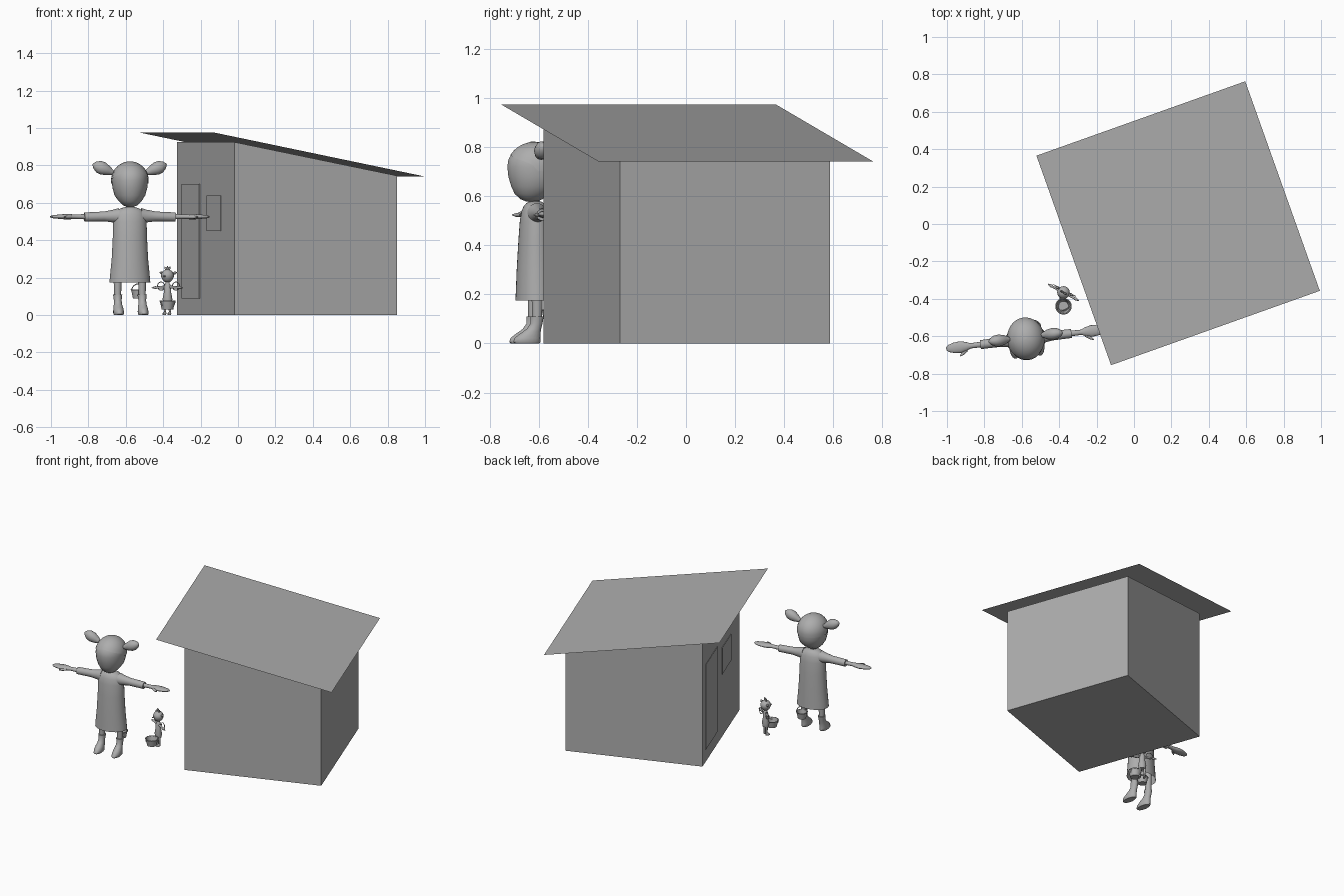
import bpy, bmesh, math
from mathutils import Matrix, Vector

if "Cube" in bpy.data.objects:
    bpy.data.objects.remove(bpy.data.objects["Cube"])

mat = bpy.data.materials.new("plain grey")
mat.diffuse_color = (0.42, 0.42, 0.42, 1)
mat.use_nodes = True
mat.node_tree.nodes["Principled BSDF"].inputs["Base Color"].default_value = mat.diffuse_color


def finish(name, bm, m=Matrix(), smooth=True):
    bmesh.ops.recalc_face_normals(bm, faces=bm.faces)
    bm.transform(m)
    me = bpy.data.meshes.new(name)
    bm.to_mesh(me)
    bm.free()
    me.materials.append(mat)
    ob = bpy.data.objects.new(name, me)
    bpy.context.collection.objects.link(ob)
    if smooth:
        bpy.context.view_layer.objects.active = ob
        bpy.ops.object.select_all(action='DESELECT')
        ob.select_set(True)
        bpy.ops.object.shade_smooth_by_angle(angle=math.radians(45))
    return ob


def loft(name, rings, m=Matrix(), n=20, cap_lo=True, cap_hi=True):
    """Elliptical rings (z, rx, ry, cx, cy) stacked along z."""
    bm = bmesh.new()
    loops = []
    for r in rings:
        z, rx, ry, cx, cy = (tuple(r) + (0, 0))[:5]
        loops.append([bm.verts.new((cx + rx * math.cos(2 * math.pi * i / n),
                                    cy + ry * math.sin(2 * math.pi * i / n), z)) for i in range(n)])
    for a, b in zip(loops, loops[1:]):
        for i in range(n):
            bm.faces.new((a[i], a[(i + 1) % n], b[(i + 1) % n], b[i]))
    if cap_lo:
        bm.faces.new(loops[0][::-1])
    if cap_hi:
        bm.faces.new(loops[-1])
    return finish(name, bm, m)


def hoop(name, R, r, m, arc=2 * math.pi, n=24, k=6):
    """Ring, or part of a ring, in the local xz plane."""
    bm = bmesh.new()
    full = arc > 6.2
    loops = []
    for i in range(n if full else n + 1):
        a = arc * i / n
        loops.append([bm.verts.new(((R + r * math.cos(t)) * math.cos(a), r * math.sin(t),
                                    (R + r * math.cos(t)) * math.sin(a)))
                      for t in (2 * math.pi * j / k for j in range(k))])
    pairs = list(zip(loops, loops[1:])) + ([(loops[-1], loops[0])] if full else [])
    for a, b in pairs:
        for j in range(k):
            bm.faces.new((a[j], a[(j + 1) % k], b[(j + 1) % k], b[j]))
    return finish(name, bm, m)


def along(p, d):
    """Matrix that puts local z along d, with local y kept near world y."""
    d = Vector(d).normalized()
    x = Vector((0, 1, 0)).cross(d).normalized()
    y = d.cross(x)
    m = Matrix((x, y, d)).transposed().to_4x4()
    return Matrix.Translation(p) @ m


def place(x, y, z, deg):
    return Matrix.Translation((x, y, z)) @ Matrix.Rotation(math.radians(deg), 4, 'Z')


def bucket(name, x, y, z, r, h, tilt):
    m = place(x, y, z, 20)
    t = 0.004
    loft(name, [(0, r * .75, r * .75), (h, r, r), (h, r - t, r - t),
                (t, r * .75 - t, r * .75 - t)], m)
    hoop(name + "_rim", r, .003, m @ Matrix.Translation((0, 0, h)) @ Matrix.Rotation(math.pi / 2, 4, 'X'))
    hoop(name + "_handle", r, .003, m @ Matrix.Translation((0, 0, h)) @
         Matrix.Rotation(math.radians(tilt), 4, 'X'), math.pi)


# ---- hut: box with a sloping top, local x along the slope
W, D = 0.924, 0.91
hut = place(-0.02, -0.58, 0, 19.6)
bm = bmesh.new()
for v in bmesh.ops.create_cube(bm, size=1)['verts']:
    x, y = (v.co.x + .5) * W, (v.co.y + .5) * D
    v.co = (x, y, 0 if v.co.z < 0 else (0.925 if x < .1 else 0.745))
finish("hut_walls", bm, hut, False)

# thin sloping roof sheet
bm = bmesh.new()
bm.faces.new([bm.verts.new(c) for c in ((-.5925, -.5945, .975), (.5925, -.5945, .742),
                                       (.5925, .5945, .742), (-.5925, .5945, .975))])
finish("roof", bm, place(0.236, 0.004, 0, 19.6), False)

# door and window plates on the tall wall
for name, y0, y1, z0, z1 in (("door", .55, .835, .09, .70), ("window", .21, .435, .45, .64)):
    bm = bmesh.new()
    for v in bmesh.ops.create_cube(bm, size=1)['verts']:
        v.co = (v.co.x * .004 - .001, y0 if v.co.y < 0 else y1, z0 if v.co.z < 0 else z1)
    finish(name, bm, hut, False)

# ---- girl with arms held out
G = place(-0.578, -0.615, 0, 7)
loft("dress", [(.175, .11, .08), (.22, .106, .078), (.3, .098, .075), (.42, .092, .068), (.5, .09, .062),
               (.54, .085, .055), (.56, .07, .046), (.572, .045, .036), (.578, .025, .025)],
     G, 28, cap_lo=False)
loft("neck", [(.55, .022, .022, 0, -.005), (.61, .022, .022, 0, -.005)], G)
loft("head", [(.578, .018, .02, 0, -.015), (.588, .04, .045, 0, -.015), (.61, .062, .074, 0, -.01),
              (.64, .082, .098), (.68, .093, .11), (.72, .097, .114), (.75, .095, .11), (.78, .082, .092),
              (.80, .062, .068), (.812, .036, .04), (.816, .008, .008)], G, 28)
# hair cap with a parted fringe: ring base dips at the back and sides
bm = bmesh.new()
n, rows = 32, 8
grid = []
for j in range(rows + 1):
    ring = []
    for i in range(n):
        a = 2 * math.pi * i / n
        front = max(0, -math.sin(a))
        low = -.15 + .55 * front ** .5 + .12 * front ** 8
        e = low + (1.54 - low) * j / rows
        ring.append(bm.verts.new((.101 * math.cos(e) * math.cos(a), .116 * math.cos(e) * math.sin(a),
                                  .718 + .104 * math.sin(e))))
    grid.append(ring)
for a, b in zip(grid, grid[1:]):
    for i in range(n):
        bm.faces.new((a[i], a[(i + 1) % n], b[(i + 1) % n], b[i]))
bm.faces.new(grid[-1])
finish("hair", bm, G)

for s, side in ((-1, "left"), (1, "right")):
    # pigtail
    loft(side + "_pigtail", [(0, .01, .01), (.02, .014, .014), (.045, .026, .026), (.075, .035, .032),
                             (.1, .033, .029), (.122, .02, .018), (.134, .004, .004)],
         G @ along((s * .075, .01, .755), (s, 0, .42)))
    # sleeve, wrist, flat hand and thumb
    loft(side + "_sleeve", [(0, .042, .04), (.03, .034, .032), (.08, .026, .025), (.185, .024, .024),
                            (.185, .018, .018)], G @ along((s * .06, 0, .53), (s, 0, -.03)))
    loft(side + "_hand", [(0, .014, .015), (.06, .012, .014), (.085, .014, .024), (.115, .014, .031),
                          (.15, .011, .028), (.18, .008, .019), (.192, .003, .008)],
         G @ along((s * .237, 0, .526), (s, 0, 0)))
    loft(side + "_thumb", [(0, .008, .01), (.03, .008, .009), (.05, .003, .003)],
         G @ along((s * .32, -.018, .524), (s * .8, -.6, 0)), 10)
    # leg and boot
    L = G @ Matrix.Translation((s * .066, 0, 0))
    loft(side + "_leg", [(.09, .018, .02), (.17, .021, .022), (.3, .026, .026)], L)
    loft(side + "_boot", [(0, .024, .05, 0, -.042), (.006, .028, .056, 0, -.042), (.022, .028, .053, 0, -.04),
                          (.04, .026, .042, 0, -.028), (.058, .022, .03, 0, -.014), (.08, .021, .025, 0, -.003),
                          (.11, .025, .027), (.11, .02, .022)], L)

bucket("large_bucket", -.535, -.552, .09, .036, .045, 25)

# ---- small doll
S = place(-0.377, -0.366, 0, -28)
loft("doll_body", [(.06, .022, .02), (.085, .027, .024), (.12, .02, .018), (.155, .02, .016),
                   (.168, .012, .011), (.182, .008, .008)], S, 14)
loft("doll_head", [(.176, .012, .012), (.186, .025, .025), (.205, .034, .034), (.22, .034, .034),
                   (.236, .024, .024), (.245, .006, .006)], S, 16)
loft("doll_nose", [(0, .006, .006), (.014, .002, .002)], S @ Matrix.Translation((0, -.032, .208)) @
     Matrix.Rotation(math.pi / 2, 4, 'X'), 8)
for i, dx in enumerate((-.55, 0, .55)):
    loft("doll_tuft_%d" % (i + 1), [(0, .004, .004), (.014, .006, .006), (.026, .001, .001)],
         S @ along((dx * .01, 0, .238), (dx, 0, 1)), 8)
for s, side in ((-1, "left"), (1, "right")):
    loft("doll_%s_arm" % side, [(0, .008, .008), (.05, .006, .006), (.055, .008, .009), (.078, .002, .003)],
         S @ along((s * .016, 0, .15), (s, 0, -.05)), 10)
    hoop("doll_%s_hoop" % side, .022, .0025, S @ Matrix.Translation((s * .045, .012, .155)), n=16)
    loft("doll_%s_pigtail" % side, [(0, .003, .003), (.012, .009, .009), (.024, .002, .002)],
         S @ along((s * .029, .008, .222), (s, 0, .3)), 8)
    L = S @ Matrix.Translation((s * .015, 0, 0))
    loft("doll_%s_leg" % side, [(.008, .006, .006), (.07, .008, .008)], L, 10)
    loft("doll_%s_foot" % side, [(0, .008, .015, 0, -.008), (.01, .009, .014, 0, -.007),
                                 (.018, .006, .007)], L, 10)

bucket("small_bucket", -.377, -.44, .03, .041, .046, 150)
